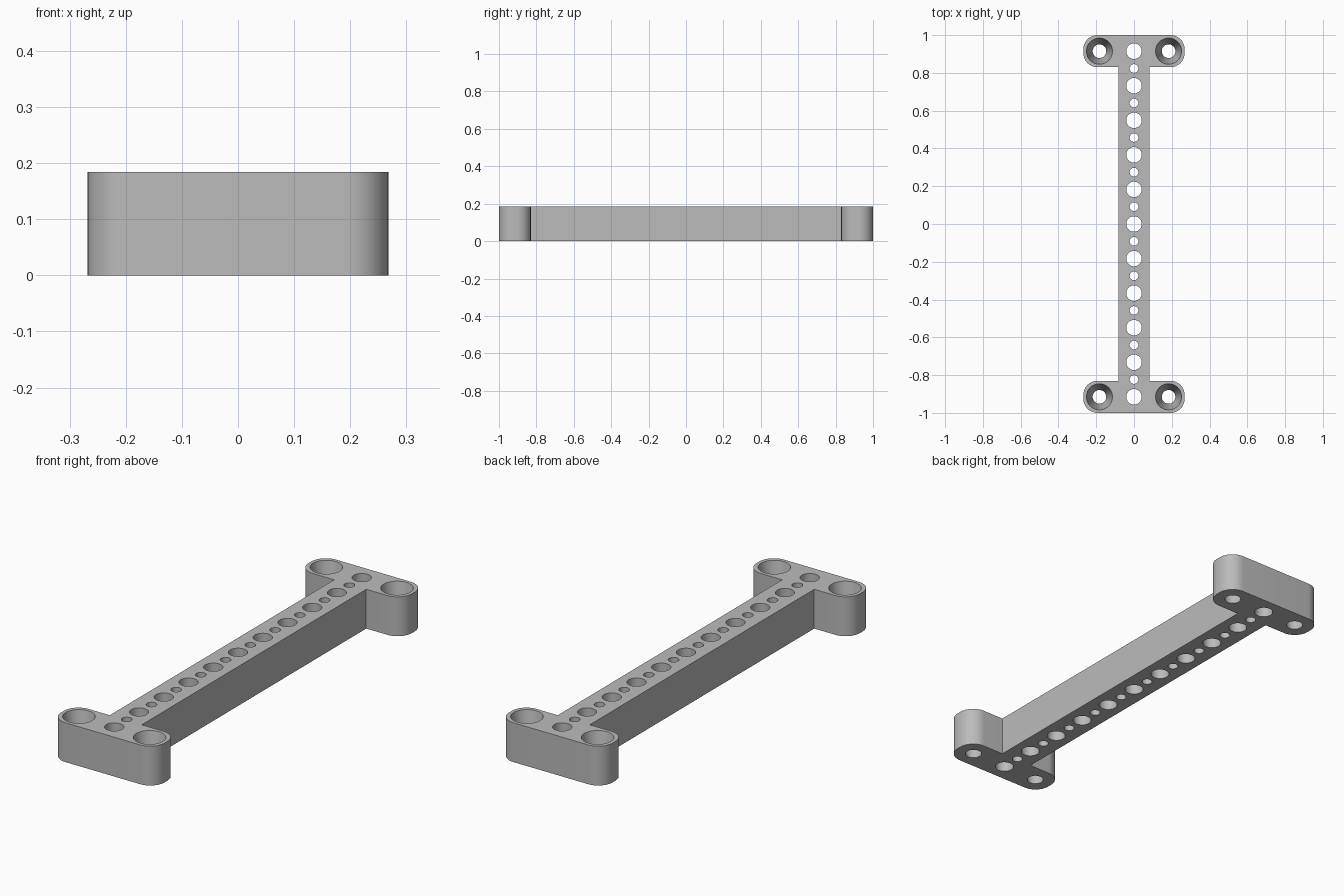
import bpy, bmesh
from math import sin, cos, pi
from mathutils import Matrix

if "Cube" in bpy.data.objects:
    bpy.data.objects.remove(bpy.data.objects["Cube"])

HEIGHT = 0.184
PITCH = 0.183          # spacing of the large holes
HALF_W, BAR_W = 0.268, 0.083
PAD_IN, RADIUS = 0.83, 0.075

grey = bpy.data.materials.new("plain grey")
grey.use_nodes = True
colour = (0.5, 0.5, 0.5, 1)
grey.diffuse_color = colour
grey.node_tree.nodes["Principled BSDF"].inputs["Base Color"].default_value = colour


def make_object(name, bm):
    bmesh.ops.recalc_face_normals(bm, faces=bm.faces)
    mesh = bpy.data.meshes.new(name)
    bm.to_mesh(mesh)
    bm.free()
    mesh.materials.append(grey)
    obj = bpy.data.objects.new(name, mesh)
    bpy.context.collection.objects.link(obj)
    return obj


def arc(cx, cy, start, steps=12):
    """Quarter circle, counter-clockwise."""
    return [(cx + RADIUS * cos(start + pi / 2 * i / steps),
             cy + RADIUS * sin(start + pi / 2 * i / steps)) for i in range(steps + 1)]


# Bar with a rounded pad at each end, as one outline
x = HALF_W - RADIUS
quarter = [(BAR_W, PAD_IN)] + arc(x, PAD_IN + RADIUS, -pi / 2) + arc(x, 1 - RADIUS, 0)
half = quarter + [(-px, py) for px, py in reversed(quarter)]
outline = half + [(-px, -py) for px, py in half]

bm = bmesh.new()
face = bm.faces.new([bm.verts.new((px, py, 0)) for px, py in outline])
solid = bmesh.ops.extrude_face_region(bm, geom=[face])
bmesh.ops.translate(bm, vec=(0, 0, HEIGHT),
                    verts=[v for v in solid["geom"] if isinstance(v, bmesh.types.BMVert)])
bracket = make_object("mounting_bar", bm)

# Hole cutters: large and small holes in a row, tapered screw holes in the pads
cut = bmesh.new()


def add_hole(px, py, r_bottom, r_top):
    over = 0.02
    slope = (r_top - r_bottom) / HEIGHT * over
    bmesh.ops.create_cone(cut, cap_ends=True, segments=48,
                          radius1=r_bottom - slope, radius2=r_top + slope,
                          depth=HEIGHT + 2 * over,
                          matrix=Matrix.Translation((px, py, HEIGHT / 2)))


for i in range(-10, 11):
    r = 0.041 if i % 2 == 0 else 0.023
    add_hole(0, i * PITCH / 2, r, r)
for sx in (-1, 1):
    for sy in (-1, 1):
        add_hole(sx * PITCH, sy * 5 * PITCH, 0.036, 0.069)
cutter = make_object("hole_cutter", cut)
cutter.hide_render = True

# Cut the holes and discard the cutter
mod = bracket.modifiers.new("holes", "BOOLEAN")
mod.operation = "DIFFERENCE"
mod.solver = "EXACT"
mod.object = cutter
bpy.ops.object.select_all(action="DESELECT")
bracket.select_set(True)
bpy.context.view_layer.objects.active = bracket
bpy.ops.object.modifier_apply(modifier=mod.name)
bpy.data.objects.remove(cutter)
bpy.ops.object.shade_smooth_by_angle(angle=pi / 6)
